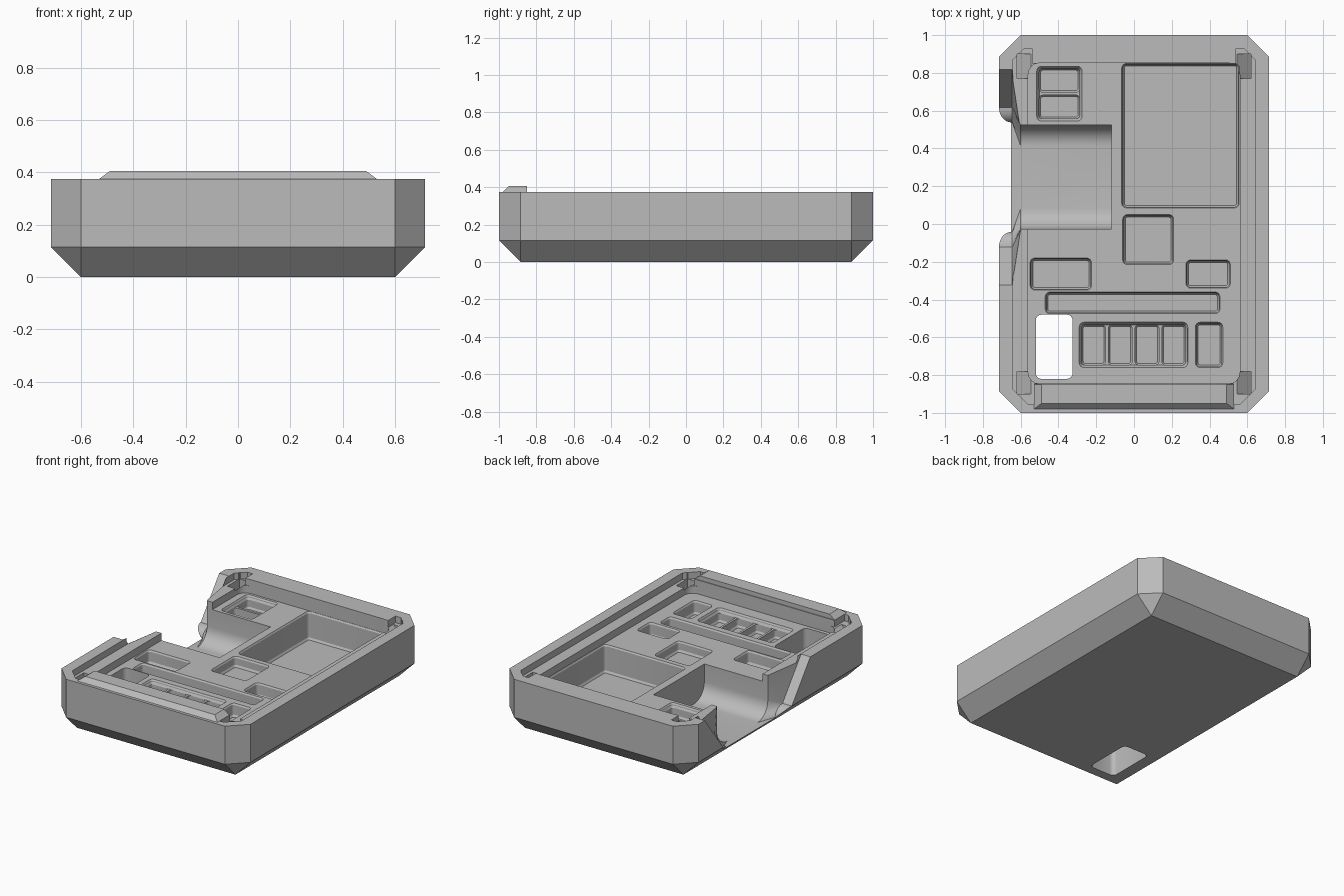
import bpy, bmesh, math

if "Cube" in bpy.data.objects:
    bpy.data.objects.remove(bpy.data.objects["Cube"], do_unlink=True)

grey = bpy.data.materials.new("plain_grey")
grey.use_nodes = True
COLOUR = (0.5, 0.5, 0.5, 1)
grey.diffuse_color = COLOUR
grey.node_tree.nodes["Principled BSDF"].inputs["Base Color"].default_value = COLOUR

TOP, PLATE, LEDGE, OPEN = 0.375, 0.28, 0.33, 0.6


def make(name, bm):
    bmesh.ops.recalc_face_normals(bm, faces=bm.faces)
    mesh = bpy.data.meshes.new(name)
    bm.to_mesh(mesh)
    bm.free()
    mesh.materials.append(grey)
    ob = bpy.data.objects.new(name, mesh)
    bpy.context.collection.objects.link(ob)
    return ob


def hull(name, points):
    bm = bmesh.new()
    for p in points:
        bm.verts.new(p)
    bmesh.ops.convex_hull(bm, input=bm.verts)
    bmesh.ops.dissolve_limit(bm, angle_limit=0.01, verts=bm.verts, edges=bm.edges)
    return make(name, bm)


def loft(name, rings):
    """Skin equal-length rings of points and cap both ends."""
    bm = bmesh.new()
    loops = [[bm.verts.new(p) for p in ring] for ring in rings]
    n = len(loops[0])
    for a, b in zip(loops, loops[1:]):
        for i in range(n):
            j = (i + 1) % n
            bm.faces.new((a[i], a[j], b[j], b[i]))
    bm.faces.new(loops[0])
    bm.faces.new(loops[-1])
    return make(name, bm)


def rounded(x0, x1, y0, y1, z, r, grow=0.0):
    """Ring of a rounded rectangle, grown or shrunk by an offset."""
    x0, x1, y0, y1, r = x0 - grow, x1 + grow, y0 - grow, y1 + grow, max(r + grow, 0.004)
    ring = []
    centres = ((x1 - r, y1 - r), (x0 + r, y1 - r), (x0 + r, y0 + r), (x1 - r, y0 + r))
    for q, (cx, cy) in enumerate(centres):
        for k in range(5):
            a = math.pi / 2 * (q + k / 4)
            ring.append((cx + r * math.cos(a), cy + r * math.sin(a), z))
    return ring


def pocket(x0, x1, y0, y1, floor, top=PLATE, r=0.025):
    """Cutter with a filleted floor and a softened upper edge."""
    steps = ((floor, -0.014), (floor + 0.014, -0.006), (top - 0.01, -0.006),
             (top, 0), (OPEN, 0))
    return loft("pocket_cutter", [rounded(x0, x1, y0, y1, z, r, g) for z, g in steps])


def prism(outline, z0, z1):
    return loft("prism_cutter", [[(x, y, z) for x, y in outline] for z in (z0, z1)])


# Outer tray: chamfered corners and a chamfered underside
c, hx, hy = 0.115, 0.715, 1.0
octagon = [(sx * x, sy * y) for sx in (-1, 1) for sy in (-1, 1)
           for x, y in ((hx, hy - c), (hx - c, hy))]
body = hull("tray_body",
            [(x, y, z) for x, y in octagon for z in (c, TOP)]
            + [(sx * (hx - c), sy * (hy - c), 0) for sx in (-1, 1) for sy in (-1, 1)])

cutters = []

# Lid ledge and main recess
right_side = [(0.53, -0.845), (0.53, -0.955), (0.56, -0.955), (0.64, -0.875),
              (0.64, 0.87), (0.58, 0.93), (0.54, 0.93), (0.54, 0.85)]
outline = right_side + [(-x, y) for x, y in reversed(right_side)]
cutters.append(prism(outline, LEDGE, OPEN))
cutters.append(loft("recess_cutter", [rounded(-0.56, 0.56, -0.845, 0.852, z, 0.06)
                                      for z in (PLATE, OPEN)]))

# Sloped catches in the four corners
for sx in (-1, 1):
    for ya, yb in ((0.77, 0.9), (-0.9, -0.78)):
        cutters.append(hull("catch_cutter", [
            (sx * x, y, z) for y in (ya, yb)
            for x, z in ((0.545, LEDGE), (0.62, 0.26), (0.62, OPEN), (0.545, OPEN))]))

# Large compartment and single pockets
cutters.append(pocket(-0.065, 0.557, 0.085, 0.85, 0.09))
cutters.append(pocket(-0.06, 0.21, -0.215, 0.05, 0.21))
cutters.append(pocket(-0.55, -0.225, -0.35, -0.18, 0.19))
cutters.append(pocket(0.275, 0.51, -0.34, -0.19, 0.19))
cutters.append(pocket(-0.47, 0.455, -0.475, -0.36, 0.19))
cutters.append(pocket(0.325, 0.47, -0.76, -0.52, 0.19))

# Row of four pockets sharing one rim
cutters.append(pocket(-0.29, 0.285, -0.76, -0.52, 0.25))
for i in range(4):
    x = -0.283 + i * 0.1415
    cutters.append(pocket(x, x + 0.138, -0.752, -0.528, 0.19, 0.262))

# Pair of pockets sharing one rim
cutters.append(pocket(-0.515, -0.275, 0.545, 0.835, 0.25))
for y in (0.552, 0.692):
    cutters.append(pocket(-0.508, -0.282, y, y + 0.136, 0.19, 0.262))

# Opening through the floor
cutters.append(loft("opening_cutter", [rounded(-0.52, -0.325, -0.82, -0.48, z, 0.03)
                                       for z in (-0.1, OPEN)]))

# Round-bottomed trough flaring out through the side wall
mid, floor, rad, half = 0.248, 0.05, 0.11, 0.275
arc = [(half - rad + rad * math.cos(a), floor + rad - rad * math.sin(a))
       for a in (math.pi / 2 * k / 8 for k in range(9))]
inner = [(half, OPEN), (half, TOP)] + arc
wide = [(0.743, OPEN), (0.57, TOP)]
for k in range(9):
    t = math.pi / 2 * k / 8
    wide.append((0.29 + 0.08 * (1 - math.sin(t)), floor + 0.065 * math.cos(t)))


def section(x, side):
    full = side + [(-y, z) for y, z in reversed(side)]
    return [(x, mid + y, z) for y, z in full]


cutters.append(loft("trough_cutter", [section(-0.12, inner), section(-0.6, inner),
                                      section(-0.645, wide), section(-0.9, wide)]))

# Carve the tray
for cutter in cutters:
    mod = body.modifiers.new("cut", "BOOLEAN")
    mod.operation = "DIFFERENCE"
    mod.solver = "EXACT"
    mod.object = cutter
carved = bpy.data.meshes.new_from_object(
    body.evaluated_get(bpy.context.evaluated_depsgraph_get()))
body.modifiers.clear()
body.data = carved
for cutter in cutters:
    bpy.data.objects.remove(cutter, do_unlink=True)
carved.materials.clear()
carved.materials.append(grey)

# Raised lip along the front rim
lip = hull("front_lip",
           [(sx * 0.53, y, TOP) for sx in (-1, 1) for y in (-0.98, -0.85)]
           + [(sx * 0.49, y, 0.405) for sx in (-1, 1) for y in (-0.95, -0.85)])

bpy.ops.object.select_all(action="DESELECT")
for ob in (body, lip):
    ob.select_set(True)
bpy.context.view_layer.objects.active = body
bpy.ops.object.shade_smooth_by_angle(angle=math.radians(28))
